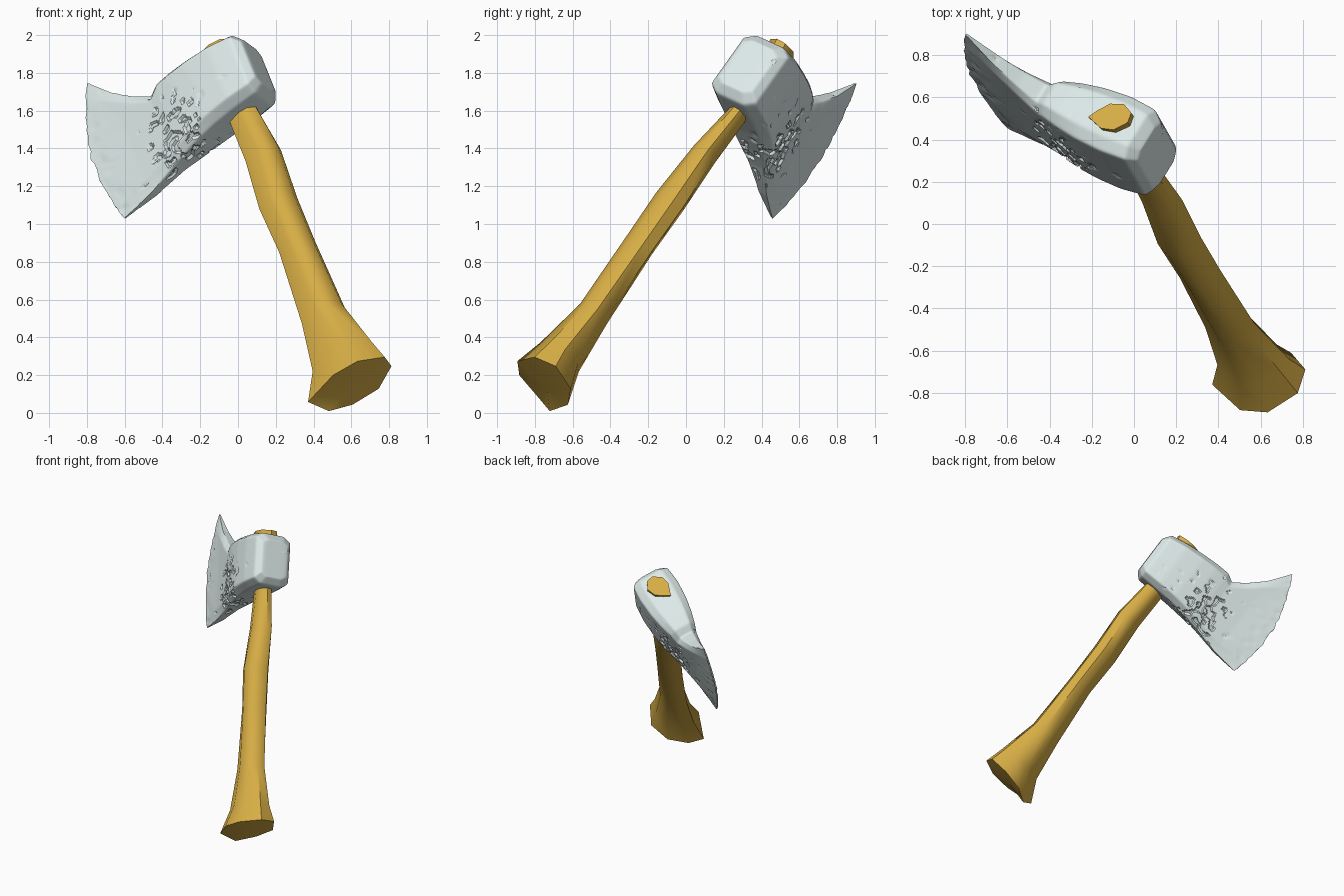
import bpy, bmesh, math
from mathutils import Vector, Matrix, noise

if "Cube" in bpy.data.objects:
    bpy.data.objects.remove(bpy.data.objects["Cube"])

# Axe frame: U towards the blade, V across the thickness, W up the handle
W = Vector((-0.313, 0.549, 0.775)).normalized()
U = Vector((-0.812, 0.268, -0.518))
U = (U - W * U.dot(W)).normalized()
V = W.cross(U)
FRAME = Matrix((U, V, W)).transposed().to_4x4()
FRAME.translation = (0.455, -0.479, 0.524)


def loft(bm, rings):
    """Skin a list of equal rings."""
    loops = [[bm.verts.new(p) for p in r] for r in rings]
    n = len(loops[0])
    for a, b in zip(loops, loops[1:]):
        for i in range(n):
            j = (i + 1) % n
            bm.faces.new((a[i], a[j], b[j], b[i]))
    return loops


def finish(name, bm, angle, color=None):
    bmesh.ops.recalc_face_normals(bm, faces=bm.faces[:])
    me = bpy.data.meshes.new(name)
    bm.to_mesh(me)
    bm.free()
    ob = bpy.data.objects.new(name, me)
    ob.matrix_world = FRAME
    bpy.context.collection.objects.link(ob)
    if color:
        mat = bpy.data.materials.new(name + "_material")
        mat.diffuse_color = color
        mat.use_nodes = True
        mat.node_tree.nodes["Principled BSDF"].inputs["Base Color"].default_value = mat.diffuse_color
        me.materials.append(mat)
    bpy.ops.object.select_all(action='DESELECT')
    ob.select_set(True)
    bpy.context.view_layer.objects.active = ob
    bpy.ops.object.shade_smooth_by_angle(angle=math.radians(angle))
    return ob


# Handle: eight-sided profile scaled along the shaft
profile = [(1, .53), (.77, -.04), (.37, -.73), (-.28, -1), (-.87, -.6),
           (-.98, .08), (-.54, .82), (.09, .98)]
# height, half width u, half width v, shift u, shift v
shaft = [(-.32, .175, .13, -.02, 0), (-.01, .118, .092, .0, .0),
         (.45, .093, .092, -.01, .01), (.75, .098, .095, -.005, .015),
         (1.07, .095, .075, -.022, 0), (1.36, .08, .055, 0, -.01),
         (1.72, .10, .075, 0, -.01), (1.808, .105, .08, 0, 0)]
# Butt end: uneven heights round the rim
butt = [-.49, -.54, -.50, -.47, -.442, -.455, -.477, -.488]
bm = bmesh.new()
rings = [[(.234 * x, .182 * y, h) for (x, y), h in zip(profile, butt)]]
rings += [[(a * x + su, b * y + sv, h) for x, y in profile]
          for h, a, b, su, sv in shaft]
loops = loft(bm, rings)
mid = bm.verts.new((.02, -.01, -.495))
for i in range(8):
    bm.faces.new((loops[0][i], loops[0][(i + 1) % 8], mid))
bm.faces.new(loops[-1])
finish("handle", bm, 47, (0.68, 0.42, 0.06, 1))

# Head: bevelled sections from the poll to the cutting edge
rows = [(0, .6), (.1, 1), (.3, 1), (.5, 1), (.7, 1), (.9, 1), (1, .6)]
# u, bottom, top, half thickness
stations = [(-.185, 1.42, 1.71, .11), (-.14, 1.37, 1.765, .15), (0, 1.36, 1.785, .16),
            (.15, 1.35, 1.795, .15), (.27, 1.335, 1.80, .13), (.37, 1.32, 1.797, .105),
            (.43, 1.31, 1.76, .085), (.53, 1.285, 1.835, .064),
            (.64, 1.26, 1.94, .042), (None, 1.235, 2.095, .006)]


def head_ring(u, lo, hi, hv):
    ring = []
    for side, order in ((1, rows), (-1, rows[::-1])):
        for t, k in order:
            x = .84 + .3 * t - .387 * t * t if u is None else u
            ring.append((x, side * hv * k - .045 * x, lo + (hi - lo) * t))
    return ring


bm = bmesh.new()
loops = loft(bm, [head_ring(*s) for s in stations])
n = len(rows)
for lp in (loops[0], loops[-1]):       # close poll and edge with strips
    for i in range(n - 1):
        bm.faces.new((lp[i], lp[i + 1], lp[2 * n - 2 - i], lp[2 * n - 1 - i]))
bmesh.ops.subdivide_edges(bm, edges=bm.edges[:], cuts=10, use_grid_fill=True)

# Soften the forged body
body = [v for v in bm.verts if v.co.x < .6]
for _ in range(5):
    bmesh.ops.smooth_vert(bm, verts=body, factor=.5, use_axis_x=True,
                          use_axis_y=True, use_axis_z=True)

# Chips and pits, densest on the cheek behind the blade and along the edge
bm.normal_update()
moves = []
for v in bm.verts:
    p = v.co
    cheek = math.exp(-((p.x - .38) / .2) ** 2 - ((p.z - 1.43) / .2) ** 2)
    rim = .6 * math.exp(-((p.x - .84) / .07) ** 2)
    rough = max(cheek, rim)
    chip = noise.noise(p * 24)
    if chip > .6 - .6 * rough:
        depth = .013 if p.x < .7 else .005
        moves.append((v, -v.normal * depth * min(1, .3 + rough)))
    if p.x > .74:                      # nicked cutting edge
        moves.append((v, Vector((.012 * noise.noise(p * 18), 0, 0))))
for v, d in moves:
    v.co += d
finish("axe_head", bm, 30, (0.72, 0.82, 0.81, 1))
